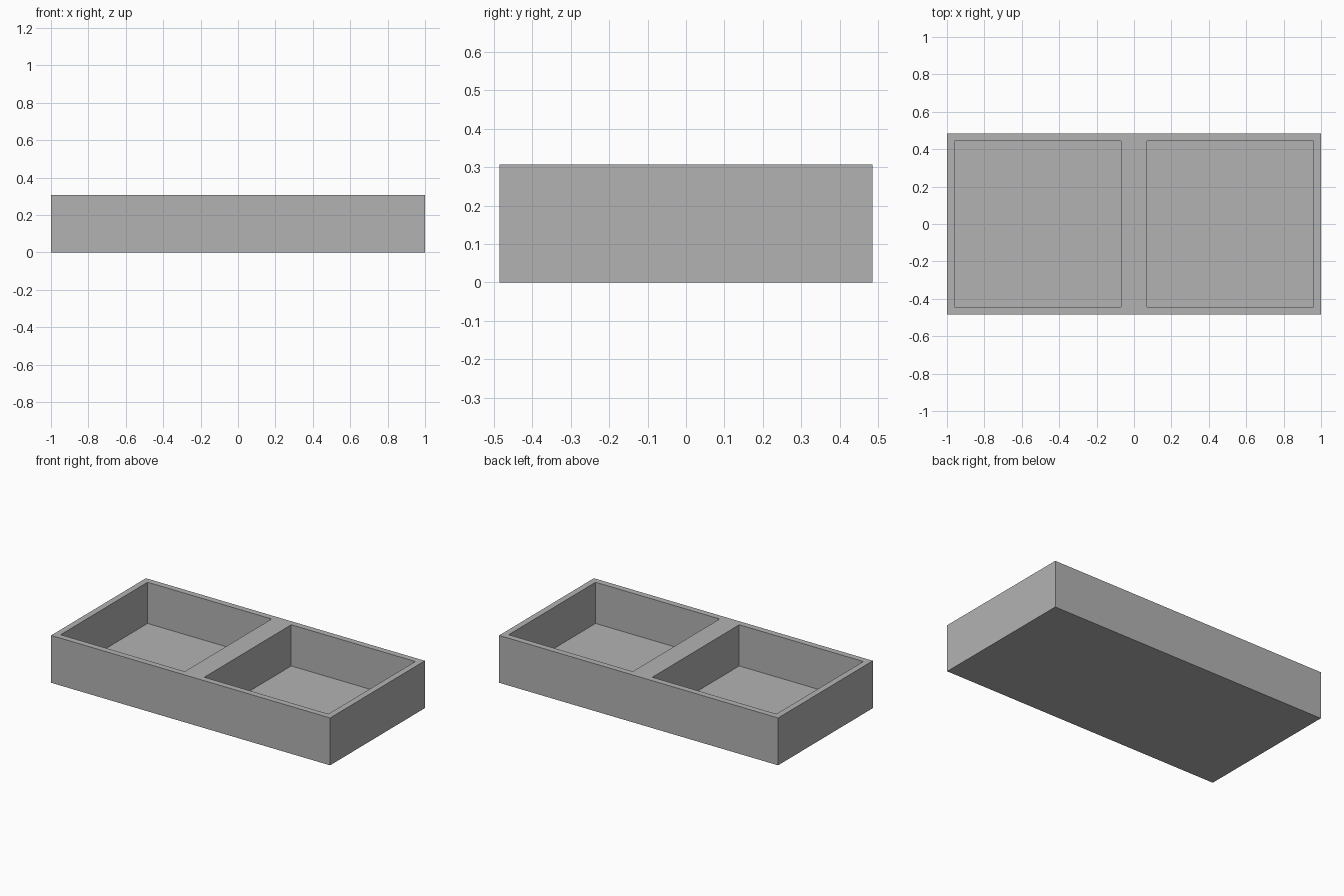
import bpy

default_cube = bpy.data.objects.get("Cube")
if default_cube:
    bpy.data.objects.remove(default_cube, do_unlink=True)

LENGTH, DEPTH, HEIGHT = 2.0, 0.97, 0.307
WALL = 0.04            # outer wall and floor thickness
POCKET = DEPTH - 2 * WALL


def box(name, size, centre):
    bpy.ops.mesh.primitive_cube_add(size=1, location=centre)
    obj = bpy.context.object
    obj.name = name
    obj.scale = size
    bpy.ops.object.transform_apply(location=True, rotation=False, scale=True)
    return obj


# Plain grey material
grey = bpy.data.materials.new("plain_grey")
grey.use_nodes = True
colour = (0.45, 0.45, 0.45, 1)
grey.diffuse_color = colour
grey.node_tree.nodes["Principled BSDF"].inputs["Base Color"].default_value = colour

# Solid tray body
tray = box("tray", (LENGTH, DEPTH, HEIGHT), (0, 0, HEIGHT / 2))
tray.data.materials.append(grey)

# Two square compartments, sunk from the top down to the floor
for side, label in ((-1, "right"), (1, "left")):
    x = side * (LENGTH / 2 - WALL - POCKET / 2)
    cutter = box(label + "_compartment_cutter", (POCKET, POCKET, HEIGHT),
                 (x, 0, WALL + HEIGHT / 2))
    cutter.hide_render = True
    cutter.data.materials.append(grey)
    cut = tray.modifiers.new(label + "_compartment", 'BOOLEAN')
    cut.operation = 'DIFFERENCE'
    cut.solver = 'EXACT'
    cut.object = cutter
    bpy.context.view_layer.objects.active = tray
    bpy.ops.object.modifier_apply(modifier=cut.name)
    bpy.data.objects.remove(cutter, do_unlink=True)
